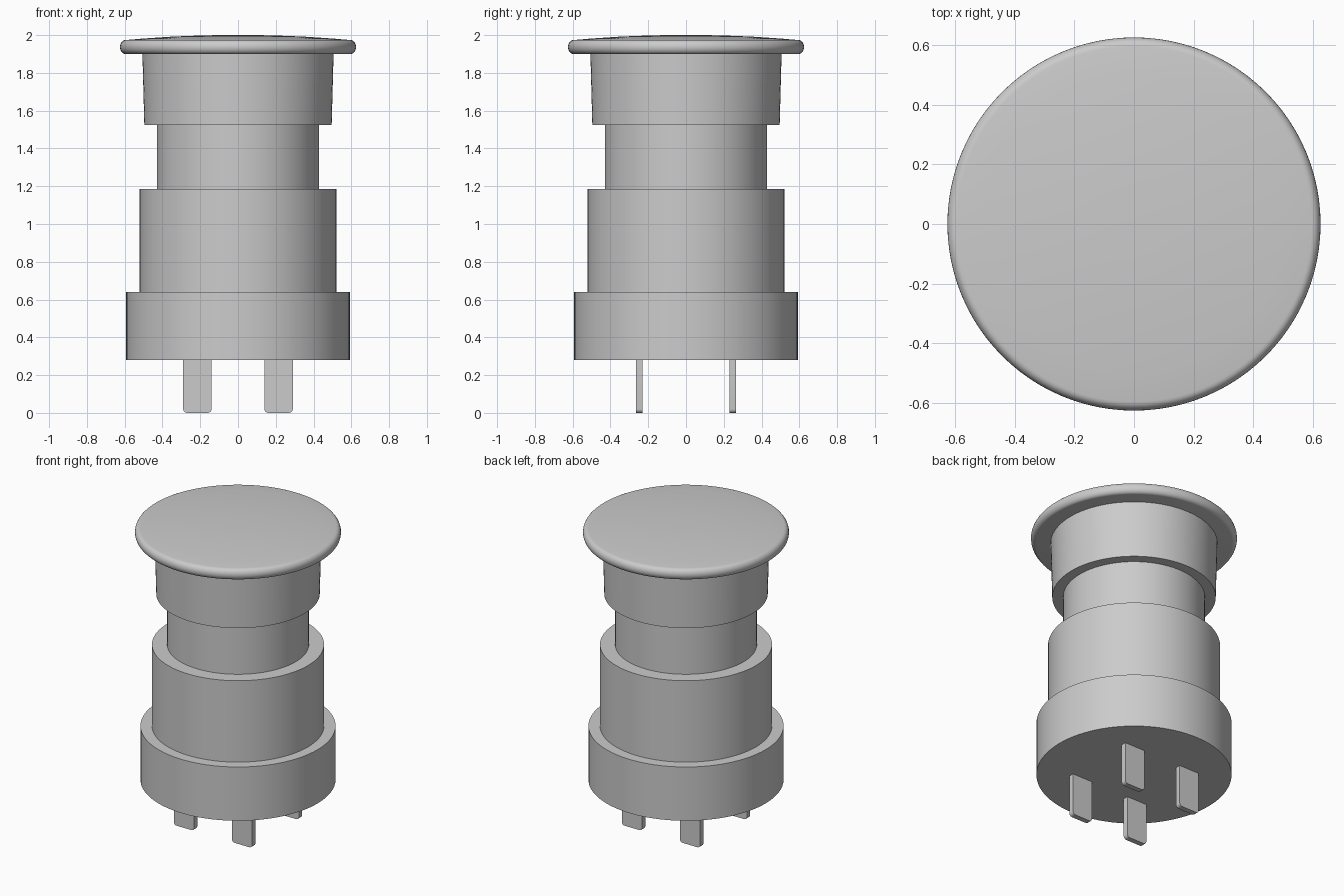
import bpy, bmesh, math

cube = bpy.data.objects.get("Cube")
if cube:
    bpy.data.objects.remove(cube, do_unlink=True)

SEGMENTS = 96
grey = bpy.data.materials.new("plain grey")
grey.use_nodes = True
colour = (0.6, 0.6, 0.6, 1)
grey.diffuse_color = colour
grey.node_tree.nodes["Principled BSDF"].inputs["Base Color"].default_value = colour


def finish(bm, name):
    """Turn a bmesh into a named, smooth-shaded object with sharp edges kept."""
    bmesh.ops.recalc_face_normals(bm, faces=bm.faces)
    mesh = bpy.data.meshes.new(name)
    bm.to_mesh(mesh)
    bm.free()
    obj = bpy.data.objects.new(name, mesh)
    bpy.context.collection.objects.link(obj)
    mesh.materials.append(grey)
    bpy.ops.object.select_all(action='DESELECT')
    obj.select_set(True)
    bpy.context.view_layer.objects.active = obj
    bpy.ops.object.shade_smooth_by_angle(angle=math.radians(35))
    return obj


def lathe(name, profile):
    """Spin a (radius, height) profile, which starts and ends on the axis."""
    bm = bmesh.new()
    verts = [bm.verts.new((r, 0, z)) for r, z in profile]
    edges = [bm.edges.new(pair) for pair in zip(verts, verts[1:])]
    bmesh.ops.spin(bm, geom=verts + edges, cent=(0, 0, 0), axis=(0, 0, 1),
                   angle=math.tau, steps=SEGMENTS, use_duplicate=False)
    bmesh.ops.remove_doubles(bm, verts=bm.verts, dist=0.0001)
    return finish(bm, name)


def drum(name, r_low, r_high, low, high):
    return lathe(name, [(0, low), (r_low, low), (r_high, high), (0, high)])


def prong(name, x, y):
    """Thin blade with its lower corners rounded off."""
    half_w, half_t, bottom, top, r = 0.075, 0.0175, 0.0, 0.28, 0.02
    outline = [(-half_w, top), (half_w, top)]
    for side, start in ((1, 0), (-1, 90)):
        for step in range(5):
            a = math.radians(start + step * 22.5)
            outline.append((side * (half_w - r) + r * math.cos(a),
                            bottom + r - r * math.sin(a)))
    bm = bmesh.new()
    face = bm.faces.new([bm.verts.new((x + u, y - half_t, z)) for u, z in outline])
    moved = bmesh.ops.extrude_face_region(bm, geom=[face])["geom"]
    bmesh.ops.translate(bm, vec=(0, 2 * half_t, 0),
                        verts=[v for v in moved if isinstance(v, bmesh.types.BMVert)])
    return finish(bm, name)


# Stacked housing
drum("base_collar", 0.592, 0.592, 0.28, 0.64)
drum("main_body", 0.522, 0.522, 0.64, 1.185)
drum("neck", 0.43, 0.43, 1.185, 1.53)
drum("button_skirt", 0.496, 0.506, 1.525, 1.90)

# Mushroom cap: rolled rim under a very shallow dome
rim, mid, half = 0.625, 1.937, 0.037
profile = [(0, mid - half)]
for step in range(13):
    a = math.radians(-90 + step * 15)
    profile.append((rim - 0.03 + 0.03 * math.cos(a), mid + half * math.sin(a)))
profile += [(0.5, 1.982), (0.35, 1.992), (0.2, 1.998), (0.1, 2.0), (0, 2.0)]
lathe("button_cap", profile)

# Four contact prongs under the base
for x, side in ((0.215, "left"), (-0.215, "right")):
    for y, end in ((-0.247, "front"), (0.247, "back")):
        prong(f"{end}_{side}_prong", x, y)
